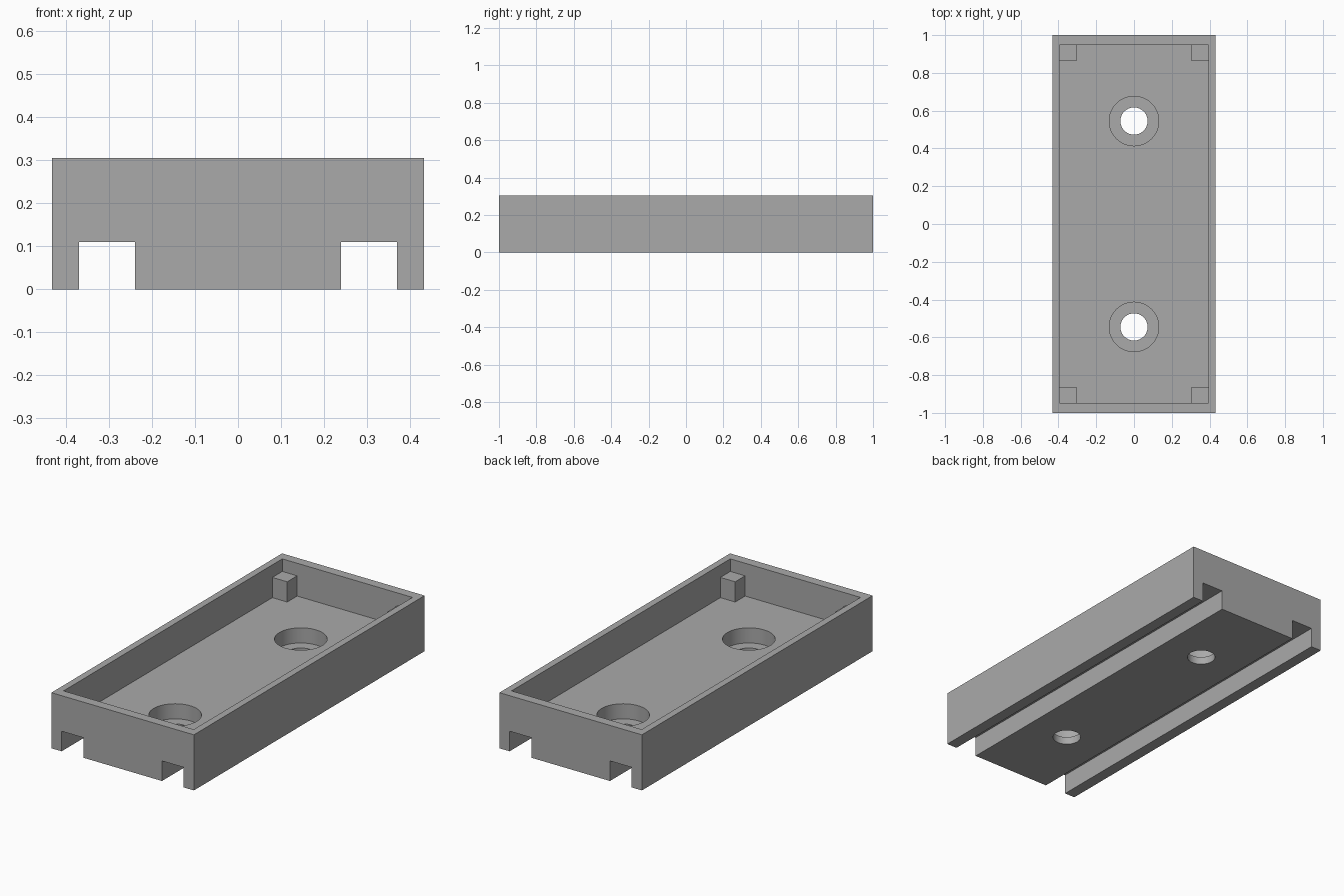
import bpy, bmesh
from mathutils import Matrix

if "Cube" in bpy.data.objects:
    bpy.data.objects.remove(bpy.data.objects["Cube"], do_unlink=True)

HALF_W, HALF_L, HEIGHT = 0.4325, 1.0, 0.305
IN_W, IN_L, FLOOR = 0.395, 0.948, 0.125
SLOT_IN, SLOT_OUT, SLOT_H = 0.239, 0.37, 0.11
HOLE_Y, LEDGE = 0.545, 0.042

grey = bpy.data.materials.new("plain_grey")
grey.use_nodes = True
colour = (0.4, 0.4, 0.4, 1)
grey.diffuse_color = colour
grey.node_tree.nodes["Principled BSDF"].inputs["Base Color"].default_value = colour


def finish(name, bm):
    bmesh.ops.recalc_face_normals(bm, faces=bm.faces)
    mesh = bpy.data.meshes.new(name)
    bm.to_mesh(mesh)
    bm.free()
    mesh.materials.append(grey)
    obj = bpy.data.objects.new(name, mesh)
    bpy.context.collection.objects.link(obj)
    return obj


def box(name, lo, hi):
    bm = bmesh.new()
    size = [b - a for a, b in zip(lo, hi)]
    mid = [(a + b) / 2 for a, b in zip(lo, hi)]
    bmesh.ops.create_cube(bm, size=1, matrix=Matrix.Translation(mid) @ Matrix.Diagonal((*size, 1)))
    return finish(name, bm)


def cylinder(name, radius, y, z0, z1):
    bm = bmesh.new()
    bmesh.ops.create_cone(bm, cap_ends=True, segments=64, radius1=radius, radius2=radius,
                          depth=z1 - z0, matrix=Matrix.Translation((0, y, (z0 + z1) / 2)))
    return finish(name, bm)


def cut(target, cutter):
    mod = target.modifiers.new("cut", "BOOLEAN")
    mod.operation, mod.solver, mod.object = "DIFFERENCE", "EXACT", cutter
    bpy.context.view_layer.objects.active = target
    bpy.ops.object.modifier_apply(modifier=mod.name)
    bpy.data.objects.remove(cutter, do_unlink=True)


# Tray body: slotted end profile extruded along its length
half = [(SLOT_IN, 0), (SLOT_IN, SLOT_H), (SLOT_OUT, SLOT_H), (SLOT_OUT, 0), (HALF_W, 0), (HALF_W, HEIGHT)]
profile = half + [(-x, z) for x, z in reversed(half)]
bm = bmesh.new()
face = bm.faces.new([bm.verts.new((x, -HALF_L, z)) for x, z in profile])
ext = bmesh.ops.extrude_face_region(bm, geom=[face])
bmesh.ops.translate(bm, vec=(0, 2 * HALF_L, 0),
                    verts=[v for v in ext["geom"] if isinstance(v, bmesh.types.BMVert)])
body = finish("tray_body", bm)

# Open cavity
cut(body, box("cavity_cutter", (-IN_W, -IN_L, FLOOR), (IN_W, IN_L, HEIGHT + 0.1)))

# Counterbored screw holes
for y in (-HOLE_Y, HOLE_Y):
    cut(body, cylinder("counterbore_cutter", 0.131, y, LEDGE, FLOOR + 0.1))
    cut(body, cylinder("hole_cutter", 0.072, y, -0.1, FLOOR))

body.select_set(True)
bpy.context.view_layer.objects.active = body
bpy.ops.object.shade_smooth_by_angle()

# Corner support posts
for sx, side in ((-1, "right"), (1, "left")):
    for sy, end in ((-1, "front"), (1, "back")):
        xs = sorted((sx * 0.305, sx * (IN_W + 0.005)))
        ys = sorted((sy * 0.862, sy * (IN_L + 0.005)))
        box(f"corner_post_{end}_{side}", (xs[0], ys[0], FLOOR - 0.005), (xs[1], ys[1], 0.236))
